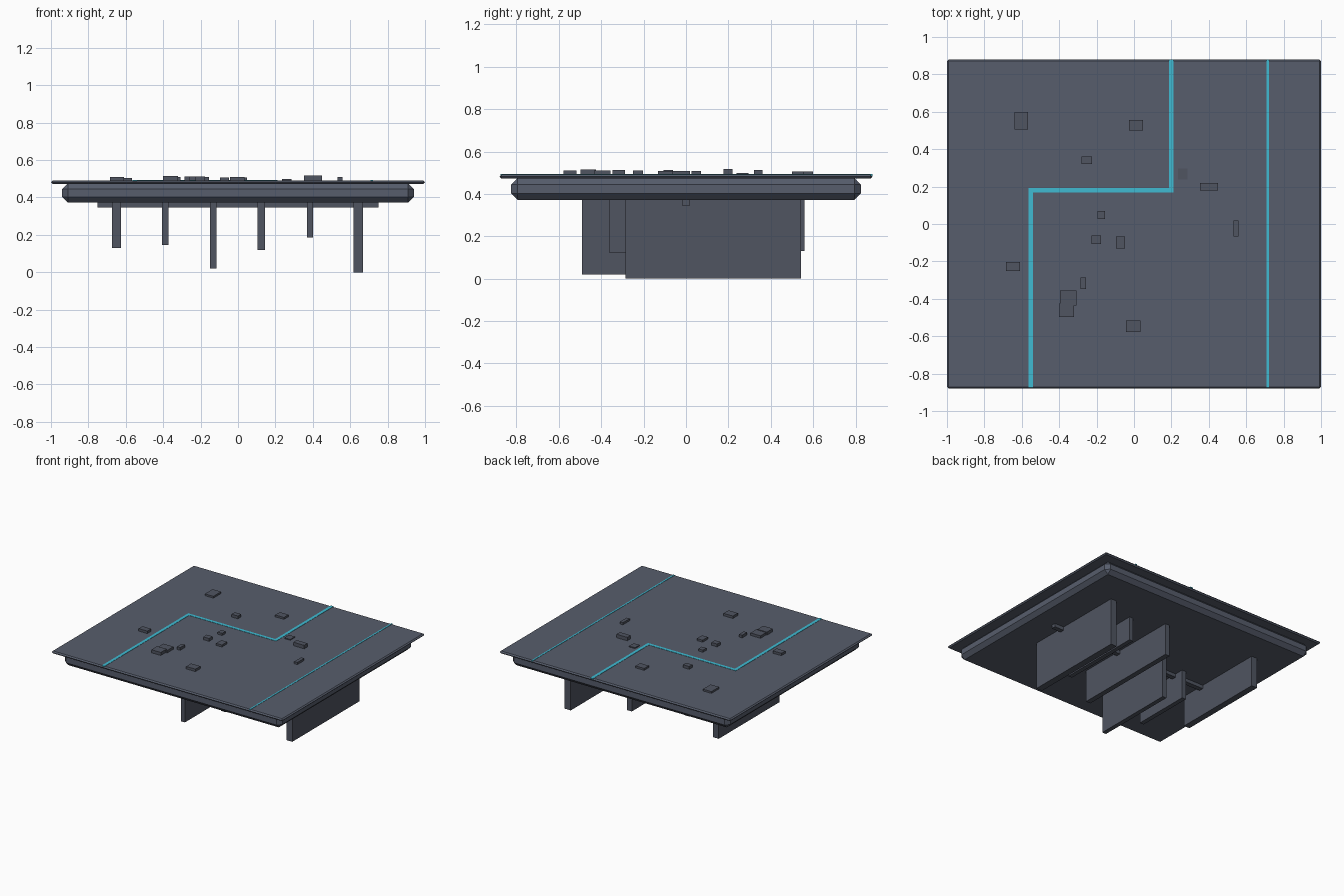
import bpy


def material(name, rgb):
    m = bpy.data.materials.new(name)
    m.diffuse_color = (*rgb, 1)
    return m


slate = material("slate", (0.095, 0.11, 0.15))
dark = material("dark_slate", (0.08, 0.09, 0.12))
cyan = material("cyan_glow", (0.05, 0.50, 0.65))


def box(name, x0, x1, y0, y1, z0, z1, mat, bevel=0):
    bpy.ops.mesh.primitive_cube_add(
        size=1, location=((x0 + x1) / 2, (y0 + y1) / 2, (z0 + z1) / 2))
    ob = bpy.context.object
    ob.name = name
    ob.scale = (x1 - x0, y1 - y0, z1 - z0)
    bpy.ops.object.transform_apply(location=False, rotation=False, scale=True)
    ob.data.materials.append(mat)
    if bevel:
        mod = ob.modifiers.new("chamfer", 'BEVEL')
        mod.width = bevel
        mod.segments = 1
    return ob


# Thin deck plate over a chamfered slab
TOP = 0.491
box("deck_plate", -1, 1, -0.88, 0.88, 0.472, TOP, slate, 0.009)
box("under_slab", -0.94, 0.94, -0.825, 0.825, 0.372, 0.475, slate, 0.03)

# Cross bar and hanging fins: centre x, thickness, y range, bottom
box("cross_bar", -0.75, 0.75, -0.018, 0.018, 0.345, 0.38, dark)
fins = [
    (-0.65, 0.05, -0.19, 0.56, 0.13),
    (-0.39, 0.035, -0.38, 0.09, 0.145),
    (-0.133, 0.034, -0.49, 0.18, 0.02),
    (0.125, 0.04, -0.36, 0.52, 0.12),
    (0.385, 0.034, -0.25, 0.43, 0.185),
    (0.643, 0.052, -0.285, 0.543, 0.0),
]
for i, (x, t, y0, y1, z) in enumerate(fins, 1):
    box(f"hanging_fin_{i}", x - t / 2, x + t / 2, y0, y1, z, 0.39, dark)

# Glowing inlaid lines: a stepped path and one straight line
strips = [
    (-0.565, -0.541, -0.875, 0.192),
    (-0.541, 0.188, 0.168, 0.192),
    (0.188, 0.212, 0.168, 0.88),
    (0.709, 0.721, -0.875, 0.88),
]
for i, s in enumerate(strips, 1):
    box(f"light_strip_{i}", *s, TOP - 0.006, TOP + 0.002, cyan)

# Small surface blocks: x range, y range, top
blocks = [
    (-0.64, -0.567, 0.505, 0.60, 0.505),
    (-0.028, 0.047, 0.50, 0.557, 0.506),
    (-0.28, -0.225, 0.32, 0.36, 0.513),
    (0.234, 0.285, 0.238, 0.296, 0.498),
    (0.354, 0.448, 0.178, 0.22, 0.518),
    (-0.195, -0.156, 0.027, 0.07, 0.508),
    (-0.226, -0.176, -0.106, -0.062, 0.513),
    (-0.097, -0.047, -0.132, -0.067, 0.507),
    (0.533, 0.56, -0.067, 0.018, 0.508),
    (-0.684, -0.609, -0.25, -0.202, 0.51),
    (-0.285, -0.257, -0.347, -0.287, 0.512),
    (-0.395, -0.308, -0.435, -0.356, 0.51),
    (-0.402, -0.32, -0.497, -0.425, 0.515),
    (-0.044, 0.036, -0.577, -0.516, 0.51),
]
for i, (x0, x1, y0, y1, top) in enumerate(blocks, 1):
    box(f"surface_block_{i}", x0, x1, y0, y1, TOP - 0.006, top, dark)
